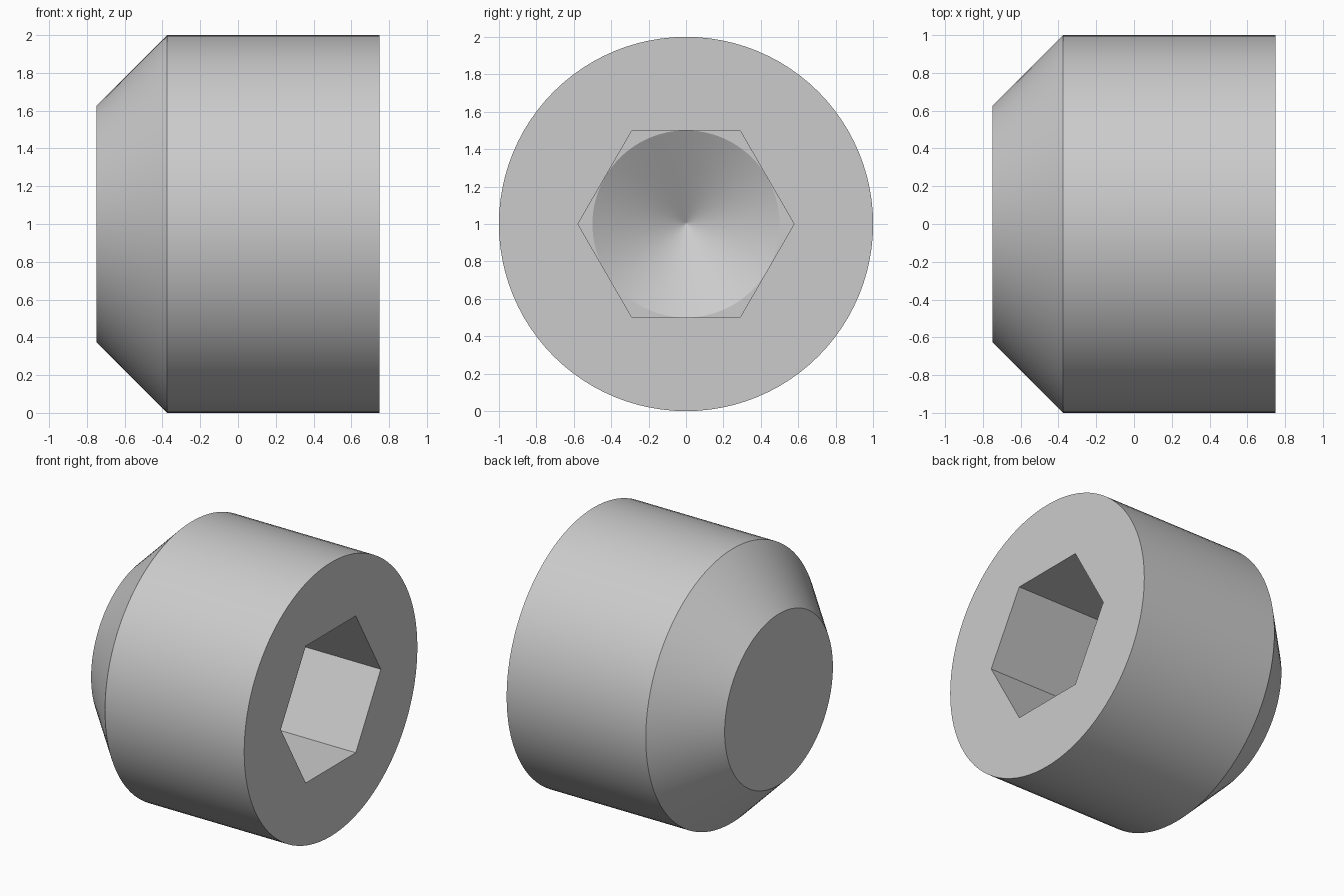
import bpy, bmesh, math

if "Cube" in bpy.data.objects:
    bpy.data.objects.remove(bpy.data.objects["Cube"])

N = 96                      # divisible by 6 so hexagon corners land on vertices
AXIS_Z = 1.0                # height of the screw axis


def circle(r):
    return lambda a: r


def hexagon(apothem):
    # corners point along +y and -y, flats at top and bottom
    return lambda a: apothem / math.cos(a % (math.pi / 3) - math.pi / 6)


# Stations along x, from the chamfered tip, round the outside, into the socket
stations = [
    (-0.75, circle(0.625)),     # flat tip
    (-0.375, circle(1.0)),      # end of chamfer
    (0.75, circle(1.0)),        # socket end, outer rim
    (0.75, hexagon(0.5)),       # socket mouth
    (0.0, hexagon(0.5)),        # socket floor, hexagonal edge
    (0.0, circle(0.5)),         # start of drill cone
    (-0.283, circle(0.01)),     # near the cone point
]

bm = bmesh.new()
rings = []
for x, radius in stations:
    ring = []
    for i in range(N):
        a = (i % (N // 6)) * 2 * math.pi / N
        r = radius(a)
        t = 2 * math.pi * i / N
        ring.append(bm.verts.new((x, r * math.cos(t), AXIS_Z + r * math.sin(t))))
    rings.append(ring)

# Skin between neighbouring stations
for p, q in zip(rings, rings[1:]):
    for i in range(N):
        j = (i + 1) % N
        bm.faces.new((p[i], p[j], q[j], q[i]))

# Tip face and cone point
bm.faces.new(rings[0])
apex = bm.verts.new((-0.289, 0, AXIS_Z))
for i in range(N):
    bm.faces.new((rings[-1][i], rings[-1][(i + 1) % N], apex))

# The drill circle touches the middle of each hexagon flat
bmesh.ops.remove_doubles(bm, verts=bm.verts[:], dist=1e-5)
bmesh.ops.recalc_face_normals(bm, faces=bm.faces[:])

mesh = bpy.data.meshes.new("set_screw")
bm.to_mesh(mesh)
bm.free()
screw = bpy.data.objects.new("set_screw", mesh)
bpy.context.collection.objects.link(screw)

steel = bpy.data.materials.new("grey_steel")
steel.diffuse_color = (0.6, 0.6, 0.6, 1)
steel.use_nodes = True
steel.node_tree.nodes["Principled BSDF"].inputs["Base Color"].default_value = steel.diffuse_color
mesh.materials.append(steel)

bpy.context.view_layer.objects.active = screw
screw.select_set(True)
bpy.ops.object.shade_smooth_by_angle(angle=math.radians(20))
